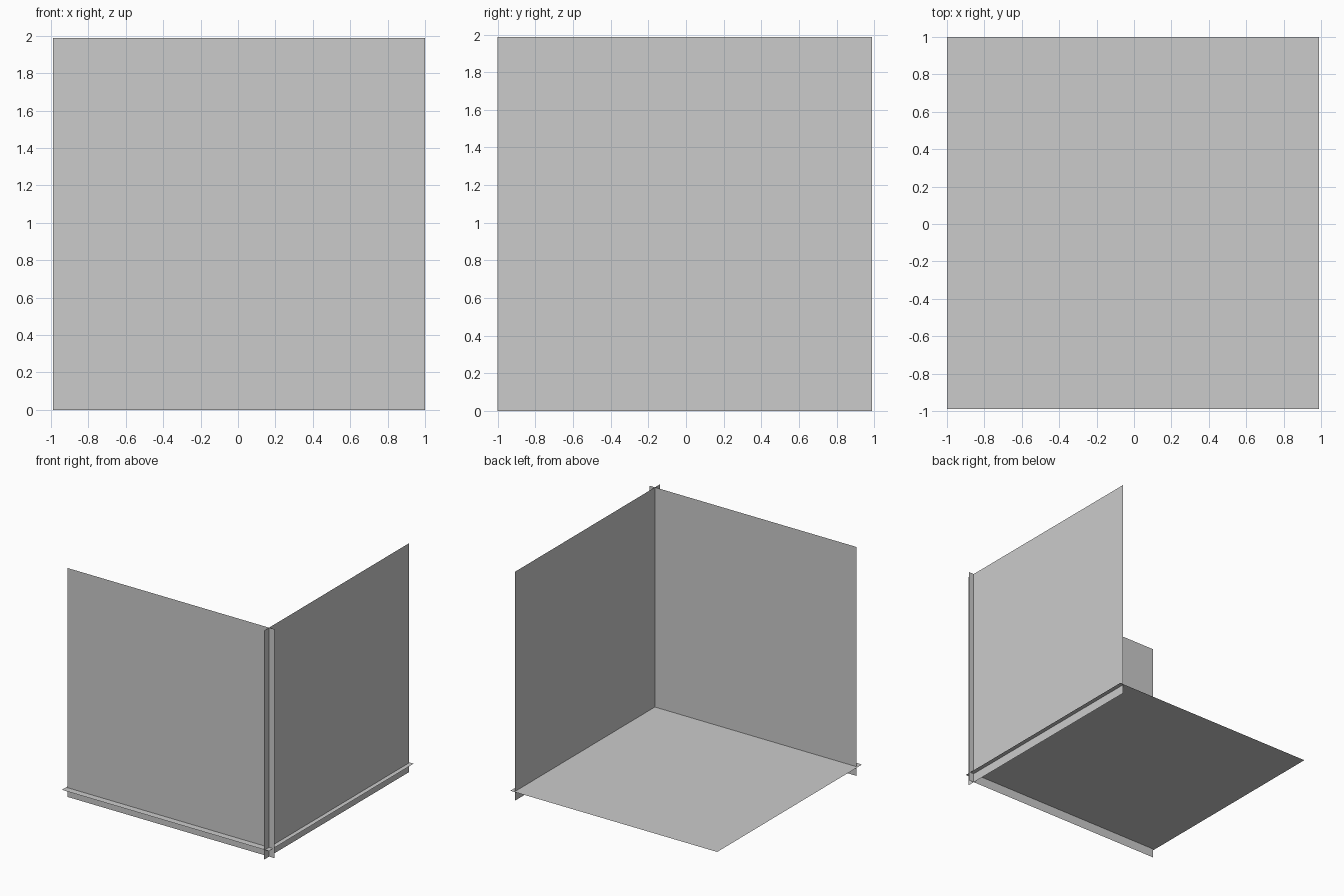
import bpy
from mathutils import Vector

if "Cube" in bpy.data.objects:
    bpy.data.objects.remove(bpy.data.objects["Cube"])


def panel(name, corner, side_a, side_b):
    """Single flat sheet spanned by two edge vectors from a corner."""
    c, a, b = Vector(corner), Vector(side_a), Vector(side_b)
    mesh = bpy.data.meshes.new(name)
    mesh.from_pydata([c, c + a, c + a + b, c + b], [], [(0, 1, 2, 3)])
    obj = bpy.data.objects.new(name, mesh)
    bpy.context.collection.objects.link(obj)
    return obj


S = 1.988  # edge length of every square sheet

# Floor sheet, slightly above the wall bottoms
panel("floor_panel", (-1, -0.988, 0.08), (S, 0, 0), (0, S, 0))
# Front wall, crossing the side wall near the corner
panel("front_wall", (-0.988, -0.93, 0), (S, 0, 0), (0, 0, S))
# Right side wall
panel("side_wall", (0.95, -1, 0), (0, S, 0), (0, 0, S))
